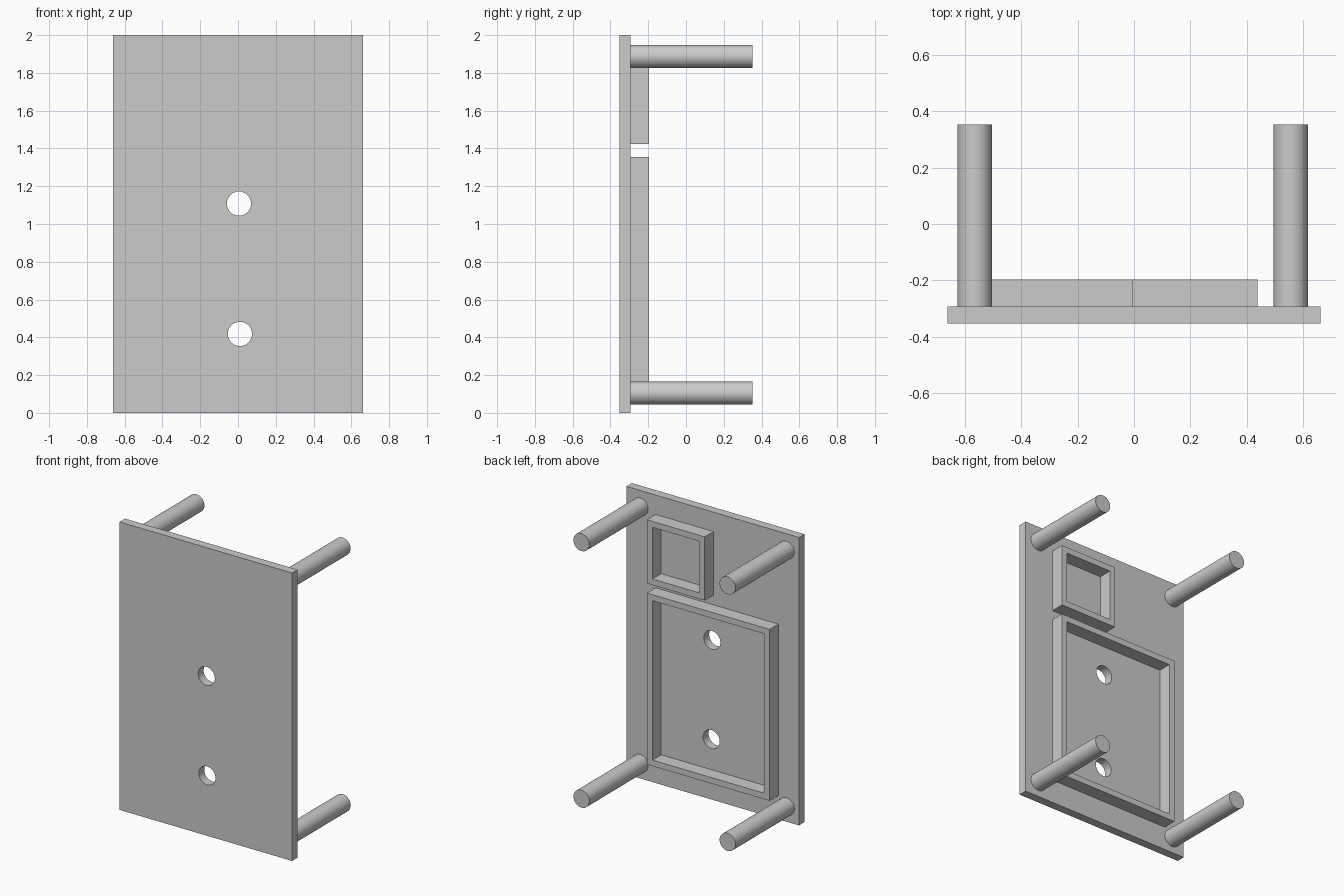
import bpy
import bmesh
import math

if "Cube" in bpy.data.objects:
    bpy.data.objects.remove(bpy.data.objects["Cube"], do_unlink=True)

GREY = (0.6, 0.6, 0.6, 1.0)
grey = bpy.data.materials.new("plain_grey")
grey.use_nodes = True
grey.diffuse_color = GREY
grey.node_tree.nodes["Principled BSDF"].inputs["Base Color"].default_value = GREY

FRONT, BACK = -0.353, -0.293      # faces of the plate
FRAME_BACK, PEG_BACK = -0.197, 0.353


def add_object(name, bm):
    mesh = bpy.data.meshes.new(name)
    bmesh.ops.recalc_face_normals(bm, faces=bm.faces)
    bm.to_mesh(mesh)
    bm.free()
    mesh.materials.append(grey)
    obj = bpy.data.objects.new(name, mesh)
    bpy.context.scene.collection.objects.link(obj)
    return obj


def box(name, x0, x1, y0, y1, z0, z1):
    bm = bmesh.new()
    bmesh.ops.create_cube(bm, size=1)
    for v in bm.verts:
        v.co = (x1 if v.co.x > 0 else x0,
                y1 if v.co.y > 0 else y0,
                z1 if v.co.z > 0 else z0)
    return add_object(name, bm)


def rod(name, x, z, radius, y0, y1):
    """Cylinder running from front to back."""
    bpy.ops.mesh.primitive_cylinder_add(
        vertices=64, radius=radius, depth=y1 - y0,
        location=(x, (y0 + y1) / 2, z), rotation=(math.pi / 2, 0, 0))
    obj = bpy.context.object
    obj.name = name
    obj.data.materials.append(grey)
    bpy.ops.object.shade_smooth_by_angle(angle=math.radians(30))
    return obj


def cut(target, cutter):
    mod = target.modifiers.new("cut", "BOOLEAN")
    mod.operation = "DIFFERENCE"
    mod.solver = "EXACT"
    mod.object = cutter
    cutter.hide_render = True
    cutter.hide_set(True)


def wall_frame(name, x0, x1, z0, z1, wall=0.042):
    """Open rectangular rim standing on the back of the plate."""
    bm = bmesh.new()
    loops = []
    for y in (BACK, FRAME_BACK):
        for w in (0, wall):
            corners = ((x0 + w, z0 + w), (x1 - w, z0 + w),
                       (x1 - w, z1 - w), (x0 + w, z1 - w))
            loops.append([bm.verts.new((x, y, z)) for x, z in corners])
    outer0, inner0, outer1, inner1 = loops
    for a, b in ((outer0, outer1), (outer1, inner1),
                 (inner1, inner0), (inner0, outer0)):
        for i in range(4):
            j = (i + 1) % 4
            bm.faces.new((a[i], a[j], b[j], b[i]))
    return add_object(name, bm)


# Face plate with two round holes
plate = box("face_plate", -0.663, 0.663, FRONT, BACK, 0, 2)
for label, x, z in (("upper", 0.005, 1.108), ("lower", 0.01, 0.418)):
    cut(plate, rod(label + "_hole_cutter", x, z, 0.064, FRONT - 0.1, BACK + 0.1))

# Rims on the back
wall_frame("large_back_frame", -0.505, 0.438, 0.165, 1.356)
wall_frame("small_back_frame", -0.006, 0.438, 1.423, 1.865)

# Corner pegs
for side, x in (("left", 0.557), ("right", -0.566)):
    for level, z in (("upper", 1.887), ("lower", 0.105)):
        rod(f"{level}_{side}_peg", x, z, 0.061, BACK, PEG_BACK)
